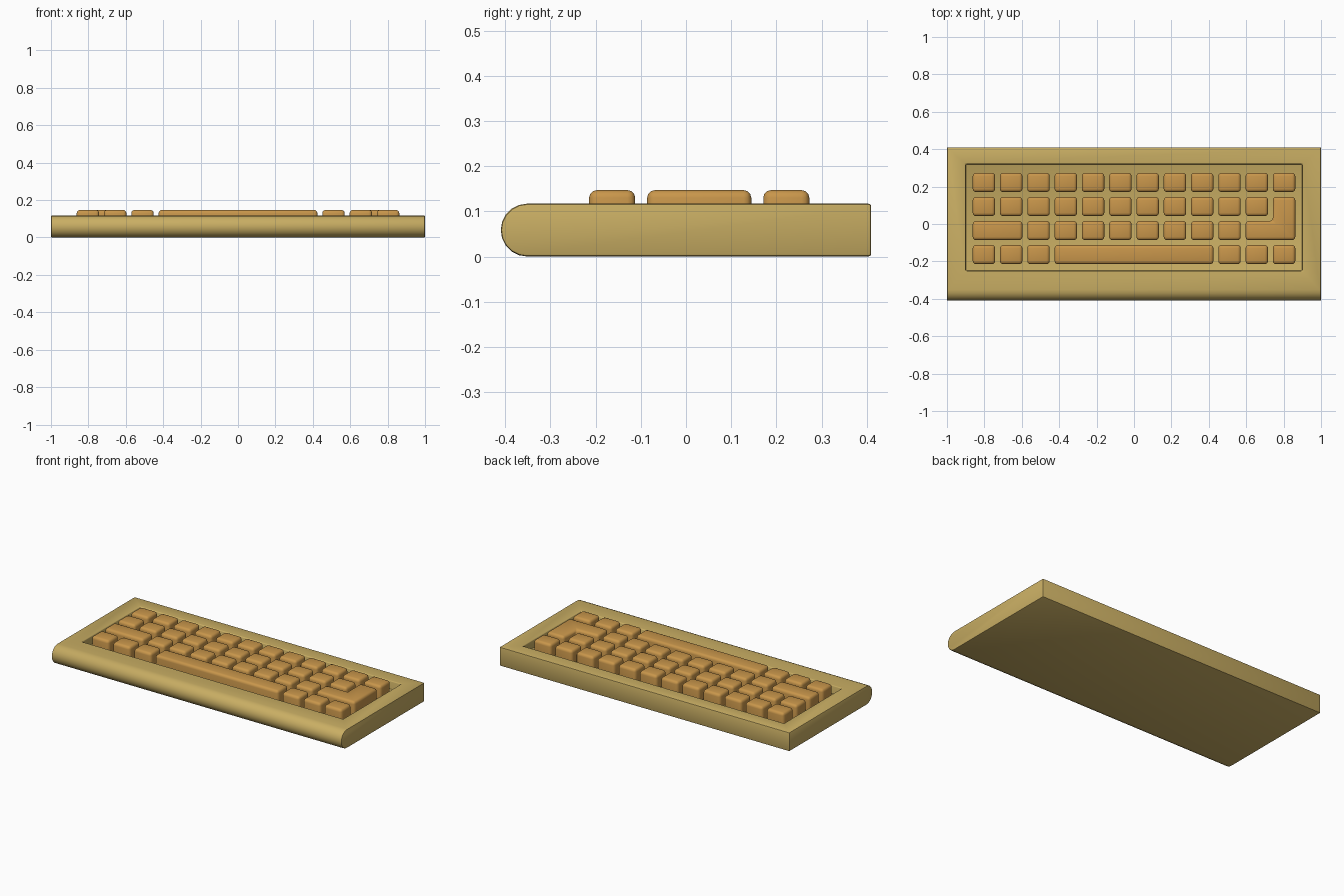
import bpy, bmesh, math

cube = bpy.data.objects.get("Cube")
if cube:
    bpy.data.objects.remove(cube, do_unlink=True)


def material(name, rgb):
    mat = bpy.data.materials.new(name)
    mat.use_nodes = True
    mat.diffuse_color = (*rgb, 1)
    mat.node_tree.nodes["Principled BSDF"].inputs["Base Color"].default_value = (*rgb, 1)
    return mat


CASE = material("case tan", (0.58, 0.42, 0.125))
KEYS = material("key orange brown", (0.58, 0.305, 0.07))


def finish(bm, name, mat, angle):
    bmesh.ops.recalc_face_normals(bm, faces=bm.faces)
    mesh = bpy.data.meshes.new(name)
    bm.to_mesh(mesh)
    bm.free()
    mesh.materials.append(mat)
    obj = bpy.data.objects.new(name, mesh)
    bpy.context.collection.objects.link(obj)
    bpy.ops.object.select_all(action="DESELECT")
    obj.select_set(True)
    bpy.context.view_layer.objects.active = obj
    bpy.ops.object.shade_smooth_by_angle(angle=math.radians(angle))
    return obj


def prism(points, shift):
    """Extrude a flat outline along a vector."""
    bm = bmesh.new()
    face = bm.faces.new([bm.verts.new(p) for p in points])
    ext = bmesh.ops.extrude_face_region(bm, geom=[face])["geom"]
    bmesh.ops.translate(bm, vec=shift, verts=[v for v in ext if isinstance(v, bmesh.types.BMVert)])
    bmesh.ops.recalc_face_normals(bm, faces=bm.faces)
    return bm


# Case: side profile with a half-round front, swept across the width
TOP, BACK, FLOOR, STEPS = 0.117, 0.41, 0.065, 10
R = TOP / 2
profile = [(-1, BACK, 0), (-1, BACK, TOP)]
for i in range(STEPS + 1):
    a = math.pi / 2 + math.pi * i / STEPS
    profile.append((-1, -BACK + R + R * math.cos(a), R + R * math.sin(a)))
bm = prism(profile, (2, 0, 0))

# Key well sunk into the top face
deck = max(bm.faces, key=lambda f: f.normal.z * f.calc_area())
bmesh.ops.inset_region(bm, faces=[deck], thickness=0.05)
for v in deck.verts:
    v.co.x = math.copysign(0.9, v.co.x)
    v.co.y = 0.32 if v.co.y > 0 else -0.25
well = bmesh.ops.extrude_face_region(bm, geom=[deck])["geom"]
bmesh.ops.translate(bm, vec=(0, 0, FLOOR - TOP), verts=[v for v in well if isinstance(v, bmesh.types.BMVert)])
if deck.is_valid:
    bmesh.ops.delete(bm, geom=[deck], context="FACES_ONLY")
bmesh.ops.recalc_face_normals(bm, faces=bm.faces)
sharp = [e for e in bm.edges if e.is_manifold and e.calc_face_angle() > math.radians(40)]
bmesh.ops.bevel(bm, geom=sharp, offset=0.006, segments=2, profile=0.5, affect="EDGES")
finish(bm, "case", CASE, 35)

# Key grid
PITCH_X, PITCH_Y = 0.1459, 0.1285
HALF_X, HALF_Y = 0.06, 0.051
KEY_TOP = 0.147


def col(c):
    return -0.8025 + PITCH_X * c


def row(r):
    return 0.222 - PITCH_Y * r


def key(name, outline):
    bm = prism([(x, y, FLOOR - 0.005) for x, y in outline], (0, 0, KEY_TOP - FLOOR + 0.005))
    edges = [e for e in bm.edges if max(v.co.z for v in e.verts) > FLOOR]
    bmesh.ops.bevel(bm, geom=edges, offset=0.017, segments=3, profile=0.5, affect="EDGES")
    finish(bm, name, KEYS, 40)


def bar_key(name, r, first, last):
    x0, x1 = col(first) - HALF_X, col(last) + HALF_X
    y0, y1 = row(r) - HALF_Y, row(r) + HALF_Y
    key(name, [(x0, y0), (x1, y0), (x1, y1), (x0, y1)])


# Single keys in each row
for r, columns in enumerate([range(12), range(11), range(2, 10), (0, 1, 2, 9, 10, 11)]):
    for c in columns:
        bar_key(f"key_row{r + 1}_{c + 1}", r, c, c)

# Wide keys
bar_key("left_wide_key", 2, 0, 1)
bar_key("space_bar", 3, 3, 8)

# L-shaped key spanning two rows
x0, xm, x1 = col(10) - HALF_X, col(11) - HALF_X, col(11) + HALF_X
y0, ym, y1 = row(2) - HALF_Y, row(2) + HALF_Y, row(1) + HALF_Y
key("l_shaped_key", [(x0, y0), (x1, y0), (x1, y1), (xm, y1), (xm, ym), (x0, ym)])
